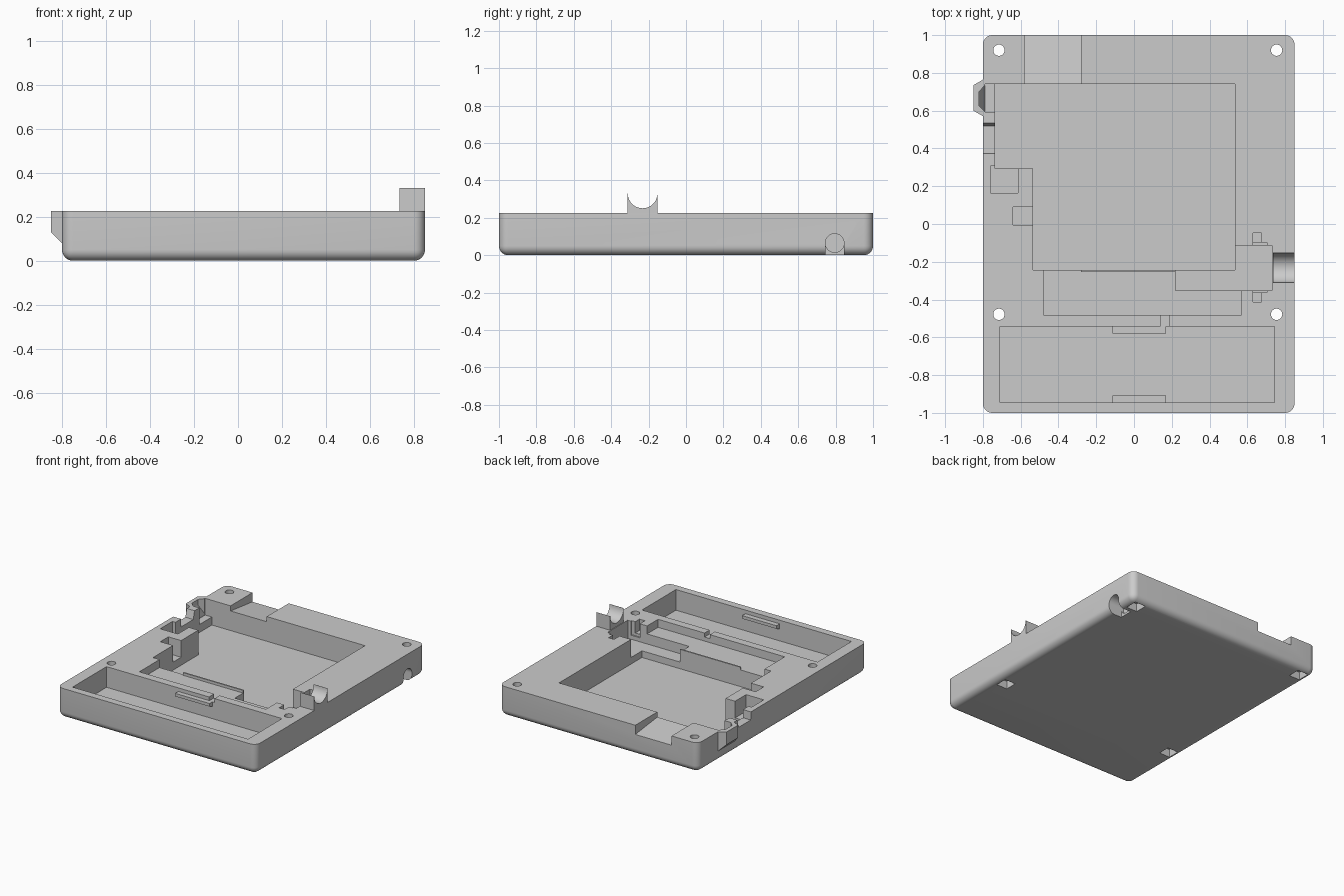
import bpy, bmesh, math
from mathutils import Vector

old = bpy.data.objects.get("Cube")
if old:
    bpy.data.objects.remove(old, do_unlink=True)

grey = bpy.data.materials.new("plain grey")
grey.use_nodes = True
GREY = (0.6, 0.6, 0.6, 1)
grey.diffuse_color = GREY
grey.node_tree.nodes["Principled BSDF"].inputs["Base Color"].default_value = GREY

TOP, FLOOR, OVER = 0.225, 0.04, 0.4


def make(name, bm):
    bmesh.ops.recalc_face_normals(bm, faces=bm.faces)
    mesh = bpy.data.meshes.new(name)
    bm.to_mesh(mesh)
    bm.free()
    obj = bpy.data.objects.new(name, mesh)
    bpy.context.collection.objects.link(obj)
    mesh.materials.append(grey)
    return obj


def box_mesh(x0, x1, y0, y1, z0, z1):
    bm = bmesh.new()
    bmesh.ops.create_cube(bm, size=1)
    for v in bm.verts:
        v.co = ((x0 + x1) / 2 + v.co.x * (x1 - x0),
                (y0 + y1) / 2 + v.co.y * (y1 - y0),
                (z0 + z1) / 2 + v.co.z * (z1 - z0))
    return bm


def box(name, *size):
    return make(name, box_mesh(*size))


def prism(name, points, offset):
    """Extrude a closed outline of 3D points along an offset."""
    bm = bmesh.new()
    face = bm.faces.new([bm.verts.new(p) for p in points])
    new = bmesh.ops.extrude_face_region(bm, geom=[face])["geom"]
    moved = [g for g in new if isinstance(g, bmesh.types.BMVert)]
    bmesh.ops.translate(bm, verts=moved, vec=Vector(offset))
    return make(name, bm)


def tapered(name, points, top):
    """Hull of the given points and the same points raised to the top."""
    bm = bmesh.new()
    for x, y, z in points:
        bm.verts.new((x, y, z))
        bm.verts.new((x, y, top))
    bmesh.ops.convex_hull(bm, input=bm.verts)
    return make(name, bm)


def rod_x(name, x0, x1, y, z, r):
    ring = [math.tau * i / 40 for i in range(40)]
    return prism(name, [(x0, y + r * math.cos(a), z + r * math.sin(a)) for a in ring],
                 (x1 - x0, 0, 0))


def rod_z(name, x, y, r, z0, z1):
    ring = [math.tau * i / 24 for i in range(24)]
    return prism(name, [(x + r * math.cos(a), y + r * math.sin(a), z0) for a in ring],
                 (0, 0, z1 - z0))


def combine(target, tool, operation="DIFFERENCE"):
    mod = target.modifiers.new("shape", "BOOLEAN")
    mod.operation, mod.object, mod.solver = operation, tool, "EXACT"
    bpy.context.view_layer.objects.active = target
    bpy.ops.object.modifier_apply(modifier=mod.name)
    bpy.data.objects.remove(tool, do_unlink=True)


def smooth(obj):
    bpy.ops.object.select_all(action="DESELECT")
    obj.select_set(True)
    bpy.context.view_layer.objects.active = obj
    bpy.ops.object.shade_smooth_by_angle(angle=math.radians(30))


# Case body: rounded upright corners and bottom rim, sharp top rim
bm = box_mesh(-0.8, 0.85, -1, 1, 0, TOP)
rim = [e for e in bm.edges if any(v.co.z < 0.01 for v in e.verts)]
bmesh.ops.bevel(bm, geom=rim, offset=0.05, offset_type="OFFSET", segments=7,
                profile=0.5, affect="EDGES", clamp_overlap=True)
body = make("case_body", bm)

# Port guard on the right side, tapering in below
combine(body, tapered("port_guard", [(-0.85, 0.735, 0.13), (-0.85, 0.6, 0.13),
                                     (-0.79, 0.77, 0.07), (-0.79, 0.565, 0.07)], TOP), "UNION")

# Open pockets: x range, y range, floor height
pockets = [
    (-0.735, 0.535, 0.295, 0.74, FLOOR),     # board bay, wide part
    (-0.535, 0.535, -0.243, 0.31, FLOOR),    # board bay, narrow part
    (-0.48, 0.57, -0.483, -0.238, 0.165),    # ledge
    (0.22, 0.73, -0.353, -0.238, 0.09),      # connector bay
    (0.53, 0.73, -0.243, -0.113, 0.09),
    (0.63, 0.705, -0.363, -0.098, 0.12),     # connector ears
    (0.63, 0.675, -0.413, -0.048, 0.14),
    (-0.76, -0.614, 0.165, 0.308, 0.1),      # switch pocket
    (-0.64, -0.53, -0.005, 0.09, 0.1),       # button pocket
    (-0.71, 0.745, -0.945, -0.543, 0.07),    # battery bay
    (0.14, 0.185, -0.548, -0.478, 0.195),    # wire channel
    (-0.79, -0.73, 0.592, 0.74, 0.1),        # port recess
]
for x0, x1, y0, y1, z in pockets:
    combine(body, box("pocket", x0, x1, y0, y1, z, OVER))

# Port funnel and shallow plug groove in the right rim
combine(body, tapered("port_funnel", [(-0.82, 0.7, 0.18), (-0.82, 0.625, 0.18),
                                      (-0.785, 0.74, 0.1), (-0.785, 0.592, 0.1)], OVER))
combine(body, prism("plug_groove", [(-0.9, 0.537, OVER), (-0.9, 0.535, TOP), (-0.9, 0.52, 0.165),
                                    (-0.9, 0.376, 0.165), (-0.9, 0.37, OVER)], (0.17, 0, 0)))

# Sloping notch in the back wall
combine(body, prism("back_notch", [(-0.58, 0.735, 0.187), (-0.58, 1.05, 0.15), (-0.58, 1.05, OVER),
                                   (-0.58, 0.735, OVER)], (0.3, 0, 0)))

# Screw holes with square nut recesses underneath
for x in (-0.715, 0.755):
    for y in (-0.478, 0.92):
        combine(body, rod_z("screw_hole", x, y, 0.03, -0.1, OVER))
        combine(body, box("nut_recess", x - 0.045, x + 0.045, y - 0.045, y + 0.045, -0.1, 0.06))

# Strap slot in the left side, open below
combine(body, rod_x("strap_hole", 0.72, 0.9, 0.795, 0.065, 0.05))
combine(body, box("strap_opening", 0.74, 0.9, 0.745, 0.845, -0.1, 0.065))
smooth(body)

# Grooved cable rest on the left rim
rest = box("cable_rest", 0.735, 0.85, -0.312, -0.152, TOP - 0.01, 0.33)
combine(rest, rod_x("rest_groove", 0.7, 0.9, -0.232, 0.33, 0.079))
smooth(rest)

# Thin board stop between the board bay and the ledge
box("board_stop", -0.28, 0.22, -0.254, -0.243, FLOOR, 0.185)

# Flat-topped clips with sloping undersides in the battery bay
for name, wall, tip in (("front_clip", -0.946, -0.907), ("rear_clip", -0.542, -0.58)):
    prism(name, [(-0.115, wall, 0.198), (-0.115, tip, 0.198), (-0.115, tip, 0.175),
                 (-0.115, wall, 0.16)], (0.285, 0, 0))
